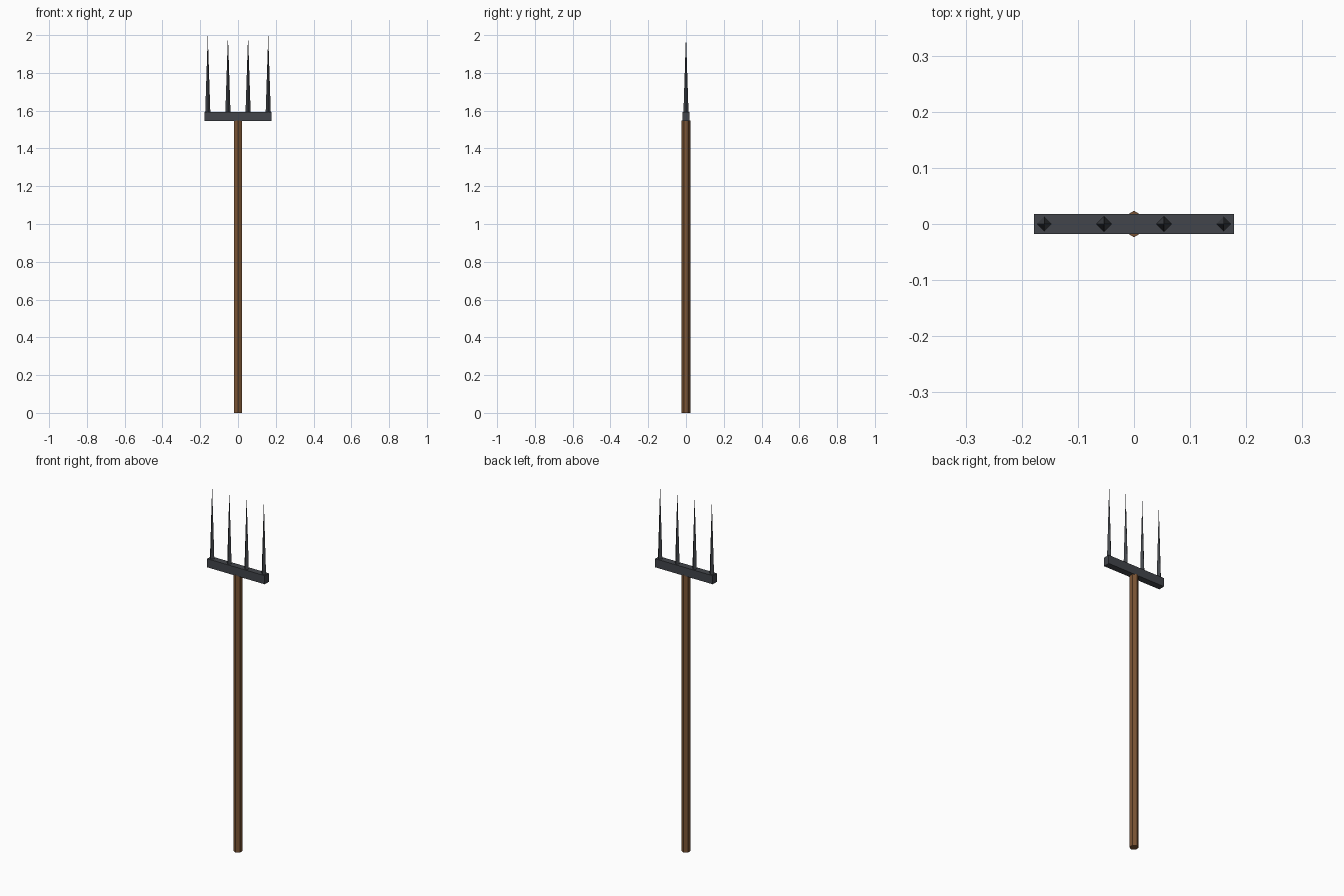
import bpy, math

if "Cube" in bpy.data.objects:
    bpy.data.objects.remove(bpy.data.objects["Cube"])


def paint(obj, mat):
    obj.data.materials.append(mat)


def material(name, rgb):
    m = bpy.data.materials.new(name)
    m.diffuse_color = (*rgb, 1)
    m.use_nodes = True
    m.node_tree.nodes["Principled BSDF"].inputs["Base Color"].default_value = m.diffuse_color
    return m


wood = material("wood", (0.20, 0.09, 0.035))
iron = material("iron", (0.055, 0.06, 0.07))
BAR_LOW, BAR_TOP, TIP = 1.545, 1.593, 2.0

# Six-sided wooden handle, corners pointing front and back
bpy.ops.mesh.primitive_cylinder_add(vertices=6, radius=0.0235, depth=BAR_LOW + 0.003,
                                    location=(0, 0, (BAR_LOW + 0.003) / 2))
handle = bpy.context.object
handle.name = "handle"
paint(handle, wood)

# Iron crossbar
bpy.ops.mesh.primitive_cube_add(size=1, location=(0, 0, (BAR_LOW + BAR_TOP) / 2))
bar = bpy.context.object
bar.name = "crossbar"
bar.scale = (0.356, 0.036, BAR_TOP - BAR_LOW)
paint(bar, iron)

# Four-sided pointed tines, evenly spaced
for i in range(4):
    x = -0.16 + i * 0.32 / 3
    bpy.ops.mesh.primitive_cone_add(vertices=4, radius1=0.0135, radius2=0,
                                    depth=TIP - BAR_TOP,
                                    location=(x, 0, (TIP + BAR_TOP) / 2))
    tine = bpy.context.object
    tine.name = f"tine_{i + 1}"
    paint(tine, iron)
